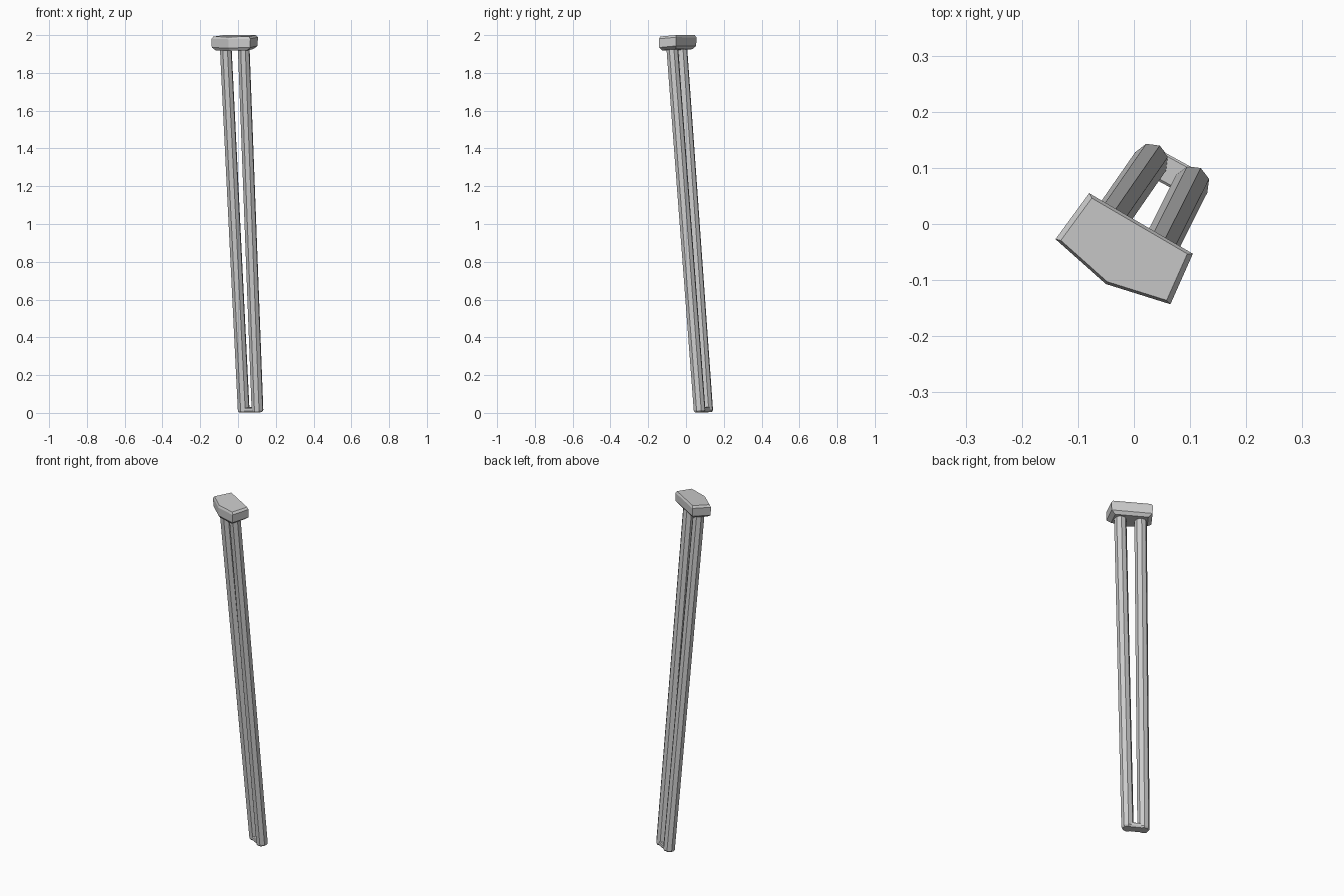
import bpy, bmesh, math
from mathutils import Vector

if "Cube" in bpy.data.objects:
    bpy.data.objects.remove(bpy.data.objects["Cube"])

# Everything leans along one axis; end planes are square to it
SX, SY = 0.044, 0.073


def tilt(x, y, z, cx=0.0, cy=0.0):
    return Vector((x, y, z + SX * (x - cx) + SY * (y - cy)))


def loft(name, rings):
    """Skin a stack of equal-length rings and close both ends."""
    bm = bmesh.new()
    vs = [[bm.verts.new(p) for p in r] for r in rings]
    n = len(rings[0])
    for a, b in zip(vs, vs[1:]):
        for i in range(n):
            j = (i + 1) % n
            bm.faces.new((a[i], a[j], b[j], b[i]))
    bm.faces.new(vs[0][::-1])
    bm.faces.new(vs[-1])
    bmesh.ops.recalc_face_normals(bm, faces=bm.faces)
    me = bpy.data.meshes.new(name)
    bm.to_mesh(me)
    bm.free()
    ob = bpy.data.objects.new(name, me)
    bpy.context.collection.objects.link(ob)
    return ob


# Foot centre, shared by both legs and the foot bridge
FX, FY = 0.0675, 0.092


def octagon(cx, cy, z, r, ox, oy):
    pts = []
    for i in range(8):
        a = math.radians(15 + 45 * i)
        pts.append(tilt(cx + r * math.cos(a), cy + r * math.sin(a), z, ox, oy))
    return pts


# Two slim octagonal legs, spreading slightly towards the top
for name, b, t in (("left_leg", (0.030, 0.112), (-0.065, -0.025)),
                   ("right_leg", (0.103, 0.072), (0.030, -0.073))):
    loft(name, [octagon(*b, 0.004, 0.026, FX, FY),
                octagon(*b, 0.013, 0.032, FX, FY),
                octagon(*t, 1.935, 0.032, *t)])

# Foot bridge joining the legs at the bottom
u, v = Vector((0.877, -0.481)), Vector((0.481, 0.877))


def foot_ring(z, hv):
    pts = []
    for su, sv in ((-1, -1), (1, -1), (1, 1), (-1, 1)):
        p = Vector((FX, FY)) + u * su * 0.040 + v * sv * hv
        pts.append(tilt(p.x, p.y, z, FX, FY))
    return pts


loft("foot_bridge", [foot_ring(0.004, 0.020), foot_ring(0.011, 0.025),
                     foot_ring(0.026, 0.025), foot_ring(0.030, 0.021)])

# Five-sided head block with chamfered top and tapered underside
outline = [(-0.080, 0.055), (-0.140, -0.027), (-0.050, -0.107),
           (0.065, -0.143), (0.105, -0.053)]
HX = sum(p[0] for p in outline) / 5
HY = sum(p[1] for p in outline) / 5


def head_ring(z, k):
    return [tilt(HX + (x - HX) * k, HY + (y - HY) * k, z) for x, y in outline]


loft("head_block", [head_ring(1.926, 0.80), head_ring(1.942, 0.99),
                    head_ring(1.988, 1.0), head_ring(2.0, 0.92)])
